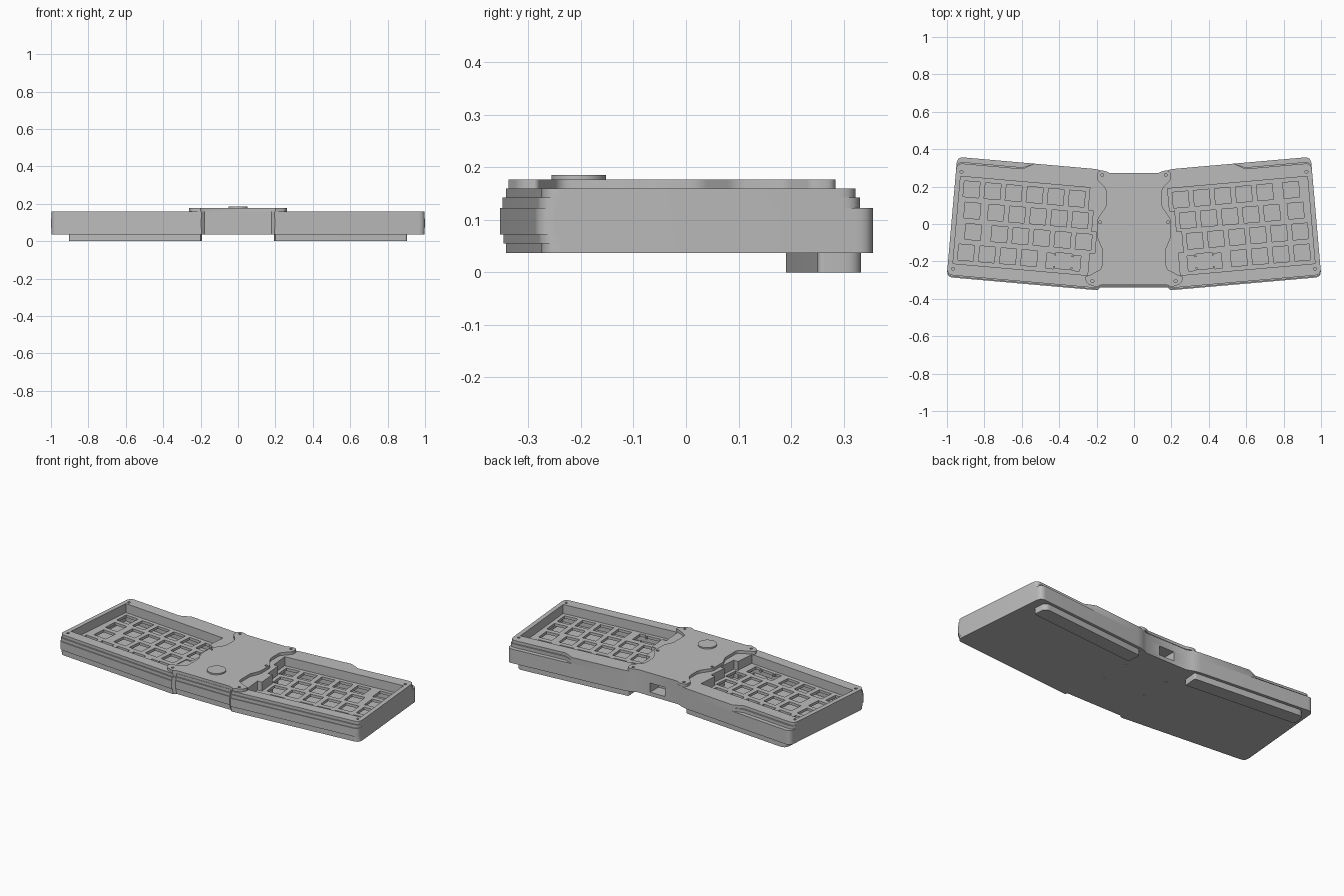
import bpy, bmesh, math
from mathutils import Vector

cube = bpy.data.objects.get("Cube")
if cube:
    bpy.data.objects.remove(cube, do_unlink=True)

TILT = math.radians(5)
UNIT = 0.113          # key spacing
OUTER = 0.938         # outer edge of the key field
TOP = 0.165           # back edge of the key field
GAP = 0.008           # clearance round the key field

grey = bpy.data.materials.new("case_grey")
grey.use_nodes = True
grey.diffuse_color = (0.5, 0.5, 0.5, 1)
grey.node_tree.nodes["Principled BSDF"].inputs["Base Color"].default_value = (0.5, 0.5, 0.5, 1)
parts = []


def wing(side, u, v):
    """Point in the tilted frame of one half, side +1 or -1."""
    c, s = math.cos(TILT), math.sin(TILT)
    return (side * (u * c - v * s), u * s + v * c)


def rounded(points, steps=6):
    """Outline whose points may carry a corner radius as third value."""
    out = []
    for i, p in enumerate(points):
        if len(p) < 3:
            out.append(p)
            continue
        here = Vector(p[:2])
        a = here + (Vector(points[i - 1][:2]) - here).normalized() * p[2]
        b = here + (Vector(points[(i + 1) % len(points)][:2]) - here).normalized() * p[2]
        for k in range(steps + 1):
            t = k / steps
            out.append(tuple(a * (1 - t) ** 2 + here * 2 * t * (1 - t) + b * t * t))
    return out


def mirrored(half):
    """Close a right half outline, from front centre to back centre."""
    return half + [(-x, y) for x, y in reversed(half)]


def prisms(name, outlines, z0, z1):
    """One object made of upright prisms."""
    bm = bmesh.new()
    for outline in outlines:
        face = bm.faces.new([bm.verts.new((x, y, z0)) for x, y in outline])
        new = bmesh.ops.extrude_face_region(bm, geom=[face])["geom"]
        verts = [g for g in new if isinstance(g, bmesh.types.BMVert)]
        bmesh.ops.translate(bm, verts=verts, vec=(0, 0, z1 - z0))
    bmesh.ops.recalc_face_normals(bm, faces=bm.faces)
    mesh = bpy.data.meshes.new(name)
    bm.to_mesh(mesh)
    bm.free()
    mesh.materials.append(grey)
    obj = bpy.data.objects.new(name, mesh)
    bpy.context.collection.objects.link(obj)
    parts.append(obj)
    return obj


def cut(obj, outlines, z0, z1):
    """Subtract prisms from an object."""
    cutter = prisms("cutter", outlines, z0, z1)
    cutter.hide_render = True
    parts.remove(cutter)
    mod = obj.modifiers.new("cut", "BOOLEAN")
    mod.operation, mod.solver, mod.object = "DIFFERENCE", "EXACT", cutter
    graph = bpy.context.evaluated_depsgraph_get()
    mesh = bpy.data.meshes.new_from_object(obj.evaluated_get(graph))
    obj.modifiers.clear()
    obj.data = mesh
    bpy.data.objects.remove(cutter, do_unlink=True)


def circle(x, y, r, n=12):
    return [(x + r * math.cos(k * math.tau / n), y + r * math.sin(k * math.tau / n)) for k in range(n)]


def body_outline(front, ledge):
    """Case outline, with the front set back and a ledge along the back."""
    half = [(0, -0.34 + front), (0.18, -0.34 + front), wing(1, 0.165, -0.37 + front),
            wing(1, 0.973, -0.37 + front) + (0.035,),
            wing(1, 0.973, 0.275 - ledge) + (0.035,)]
    if ledge:
        half += [wing(1, 0.62, 0.275 - ledge), wing(1, 0.56, 0.275)]
    half += [wing(1, 0.225, 0.275) + (0.02,), (0.17, 0.284), (0.14, 0.27), (0, 0.27)]
    return mirrored(rounded(half))


# key widths of each row, counted inward from the outer edge
rows = {1: [[1.5] + [1] * 5, [1.25] + [1] * 5, [1] * 6, [1] * 4 + [2.25]],
        -1: [[1] * 6, [1.25] + [1] * 5, [1.5] + [1] * 5, [1] * 4 + [2.25]]}


def pocket_outline(side):
    """Stepped outline that follows the inner ends of the rows."""
    last = len(rows[side]) - 1
    pts = [(OUTER + GAP, TOP + GAP)]
    for r, widths in enumerate(rows[side]):
        inner = OUTER - sum(widths) * UNIT - GAP
        pts.append((inner, TOP - r * UNIT + (GAP if r == 0 else 0)))
        pts.append((inner, TOP - (r + 1) * UNIT - (GAP if r == last else 0)))
    pts.append((OUTER + GAP, TOP - (last + 1) * UNIT - GAP))
    return [wing(side, u, v) for u, v in pts]


def key_holes(side):
    """Square switch holes; the wide key also gets stabiliser slots."""
    h = 0.042
    square = [(h, -h), (h, h)]
    wide = [(h, -h), (h, -0.03), (0.051, -0.03), (0.051, -h - 0.004), (0.091, -h - 0.004),
            (0.091, 0.036), (0.051, 0.036), (0.051, 0.025), (h, 0.025), (h, h)]
    holes = []
    for r, widths in enumerate(rows[side]):
        u, v = OUTER, TOP - (r + 0.5) * UNIT
        for w in widths:
            shape = mirrored(wide if w > 2 else square)
            holes.append([wing(side, u - w * UNIT / 2 + x, v + y) for x, y in shape])
            u -= w * UNIT
    return holes


pockets = [pocket_outline(s) for s in (1, -1)]
port = [(-0.05, 0.19), (0.05, 0.19), (0.05, 0.3), (-0.05, 0.3)]

# stacked case layers: name, bottom, top, front setback, back ledge
layers = [("base_layer", 0.037, 0.055, 0.012, 0),
          ("lower_layer", 0.055, 0.072, 0.007, 0),
          ("middle_layer", 0.072, 0.122, 0, 0),
          ("upper_layer", 0.122, 0.142, 0.005, 0.025),
          ("rim_layer", 0.142, 0.16, 0.012, 0.033)]
for name, z0, z1, front, ledge in layers:
    layer = prisms(name, [body_outline(front, ledge)], z0, z1)
    if name == "base_layer":
        cut(layer, [circle(x, y, 0.006) for x in (-0.14, 0.14) for y in (-0.08, 0.1)], 0, 0.045)
        continue
    cut(layer, pockets, z0 - 0.01, z1 + 0.01)
    if name in ("lower_layer", "middle_layer"):
        cut(layer, [port], 0.06, 0.115)
    if name == "rim_layer":
        spots = [wing(s, 0.943, v) for s in (1, -1) for v in (0.197, -0.323)]
        cut(layer, [circle(x, y, 0.008) for x, y in spots], 0.15, 0.2)

# switch plates sunk in the pockets
for side, label in ((1, "left"), (-1, "right")):
    plate = prisms(label + "_switch_plate", [pocket_outline(side)], 0.09, 0.106)
    cut(plate, key_holes(side), 0.08, 0.12)

# centre cover with screw tabs
cover_half = [(0, -0.326), (0.175, -0.326), (0.2, -0.338), (0.25, -0.32, 0.015), (0.267, -0.283, 0.015),
              (0.235, -0.272), (0.172, -0.24, 0.02), (0.172, -0.13), (0.198, -0.07, 0.02),
              (0.198, 0.025, 0.02), (0.148, 0.095, 0.02), (0.148, 0.185, 0.02), (0.2, 0.24, 0.015),
              (0.195, 0.285, 0.02), (0.158, 0.285, 0.01), (0.13, 0.273), (0, 0.273)]
cover = prisms("centre_cover", [mirrored(rounded(cover_half))], 0.16, 0.177)
screws = [(0.17, 0.262), (0.182, 0.01), (0.222, -0.305)]
cut(cover, [circle(s * x, y, 0.008) for s in (1, -1) for x, y in screws], 0.165, 0.2)

# round badge disc on the cover
prisms("round_disc", [circle(0, -0.204, 0.052, 48)], 0.177, 0.185)

# raised feet under the back edge
for side, label in ((1, "left"), (-1, "right")):
    corners = [(0.215, 0.172), (0.922, 0.172, 0.012), (0.922, 0.257, 0.035), (0.215, 0.257, 0.012)]
    prisms(label + "_foot", [[wing(side, *p) for p in rounded(corners)]], 0, 0.037)

bpy.ops.object.select_all(action="DESELECT")
for obj in parts:
    obj.select_set(True)
bpy.context.view_layer.objects.active = parts[0]
bpy.ops.object.shade_smooth_by_angle(angle=math.radians(30))
